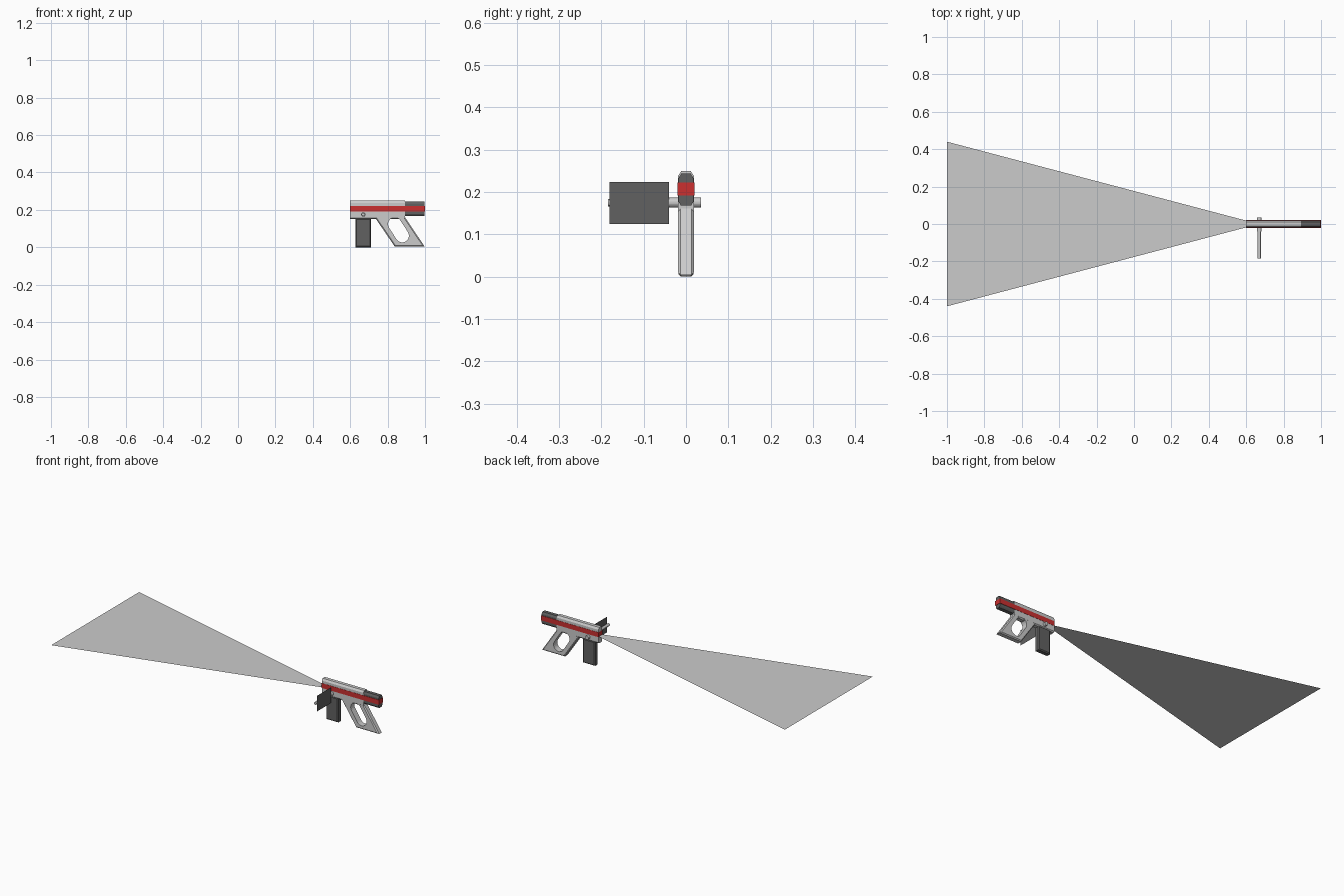
import bpy, bmesh, math
from mathutils import Vector, Matrix

if "Cube" in bpy.data.objects:
    bpy.data.objects.remove(bpy.data.objects["Cube"])


def material(name, rgb):
    m = bpy.data.materials.new(name)
    m.diffuse_color = (*rgb, 1)
    m.use_nodes = True
    m.node_tree.nodes["Principled BSDF"].inputs["Base Color"].default_value = m.diffuse_color
    return m


RED = material("red", (0.6, 0.03, 0.03))
DARK = material("dark_grey", (0.12, 0.12, 0.12))


def finish(name, bm, mat=None):
    bmesh.ops.recalc_face_normals(bm, faces=bm.faces)
    me = bpy.data.meshes.new(name)
    bm.to_mesh(me)
    bm.free()
    ob = bpy.data.objects.new(name, me)
    bpy.context.collection.objects.link(ob)
    if mat:
        me.materials.append(mat)
    return ob


def prism(name, pts, offset, mat=None, chamfer=0.0):
    """Extrude a 3D outline along an offset, optionally chamfering its rims."""
    bm = bmesh.new()
    face = bm.faces.new([bm.verts.new(p) for p in pts])
    ext = bmesh.ops.extrude_face_region(bm, geom=[face], use_keep_orig=True)
    moved = [g for g in ext["geom"] if isinstance(g, bmesh.types.BMVert)]
    bmesh.ops.translate(bm, verts=moved, vec=offset)
    bmesh.ops.recalc_face_normals(bm, faces=bm.faces)
    if chamfer:
        d = Vector(offset).normalized()
        rims = [e for e in bm.edges
                if abs((e.verts[0].co - e.verts[1].co).dot(d)) < 1e-5]
        bmesh.ops.bevel(bm, geom=rims, offset=chamfer, segments=1,
                        affect='EDGES', profile=0.5)
    return finish(name, bm, mat)


def side_profile(name, pts, half, mat=None, chamfer=0.0):
    return prism(name, [(x, -half, z) for x, z in pts], (0, 2 * half, 0), mat, chamfer)


def long_section(name, half_pts, x0, x1, mat=None):
    """Mirror a half section (y, z) and run it along x."""
    sec = half_pts + [(-y, z) for y, z in reversed(half_pts)]
    return prism(name, [(x0, y, z) for y, z in sec], (x1 - x0, 0, 0), mat)


def rod(name, x, z, y0, y1, r):
    bm = bmesh.new()
    rot = Matrix.Translation((x, (y0 + y1) / 2, z)) @ Matrix.Rotation(math.pi / 2, 4, 'X')
    bmesh.ops.create_cone(bm, cap_ends=True, segments=20, radius1=r, radius2=r,
                          depth=y1 - y0, matrix=rot)
    return finish(name, bm)


def plane(name, pts, mat=None):
    bm = bmesh.new()
    bm.faces.new([bm.verts.new(p) for p in pts])
    return finish(name, bm, mat)


# Flat beam spreading from the muzzle
plane("beam", [(-1, -0.44, 0.195), (0.6, -0.018, 0.195),
               (0.6, 0.018, 0.195), (-1, 0.44, 0.195)])

# Barrel body, rear cap and red stripe
long_section("body", [(0.012, 0.15), (0.019, 0.157), (0.019, 0.238), (0.011, 0.25)],
             0.6, 0.892)
long_section("rear_cap", [(0.012, 0.168), (0.018, 0.178), (0.018, 0.232), (0.011, 0.244)],
             0.89, 0.998, DARK)
long_section("red_stripe", [(0.0203, 0.192), (0.0203, 0.222)], 0.599, 1.0, RED)

# Slanted grip with a slotted opening
grip = side_profile("grip", [(0.735, 0.155), (0.838, 0.004), (0.998, 0.004), (0.885, 0.172),
                             (0.735, 0.172)], 0.0188, None, 0.006)
slot = []
tilt = math.atan2(-0.15, 0.1) - math.pi / 2
for cx, cz, start in ((0.878, 0.062, tilt), (0.838, 0.124, tilt + math.pi)):
    for i in range(13):
        a = start + math.pi * i / 12
        slot.append((cx + 0.036 * math.cos(a), cz + 0.036 * math.sin(a)))
cutter = side_profile("slot_cutter", slot, 0.05)
cutter.hide_render = True
cutter.hide_set(True)
mod = grip.modifiers.new("slot", 'BOOLEAN')
mod.operation = 'DIFFERENCE'
mod.solver = 'EXACT'
mod.object = cutter

# Front handle block
side_profile("front_handle", [(0.627, 0), (0.712, 0), (0.712, 0.155), (0.627, 0.155)],
             0.0175, DARK, 0.006)

# Side panel on its cross rod
rod("cross_rod", 0.67, 0.175, -0.04, 0.035, 0.012)
rod("panel_rod", 0.67, 0.175, -0.184, -0.03, 0.009)
plane("side_panel", [(0.679, -0.181, 0.125), (0.679, -0.04, 0.125),
                     (0.679, -0.04, 0.224), (0.679, -0.181, 0.224)], DARK)
